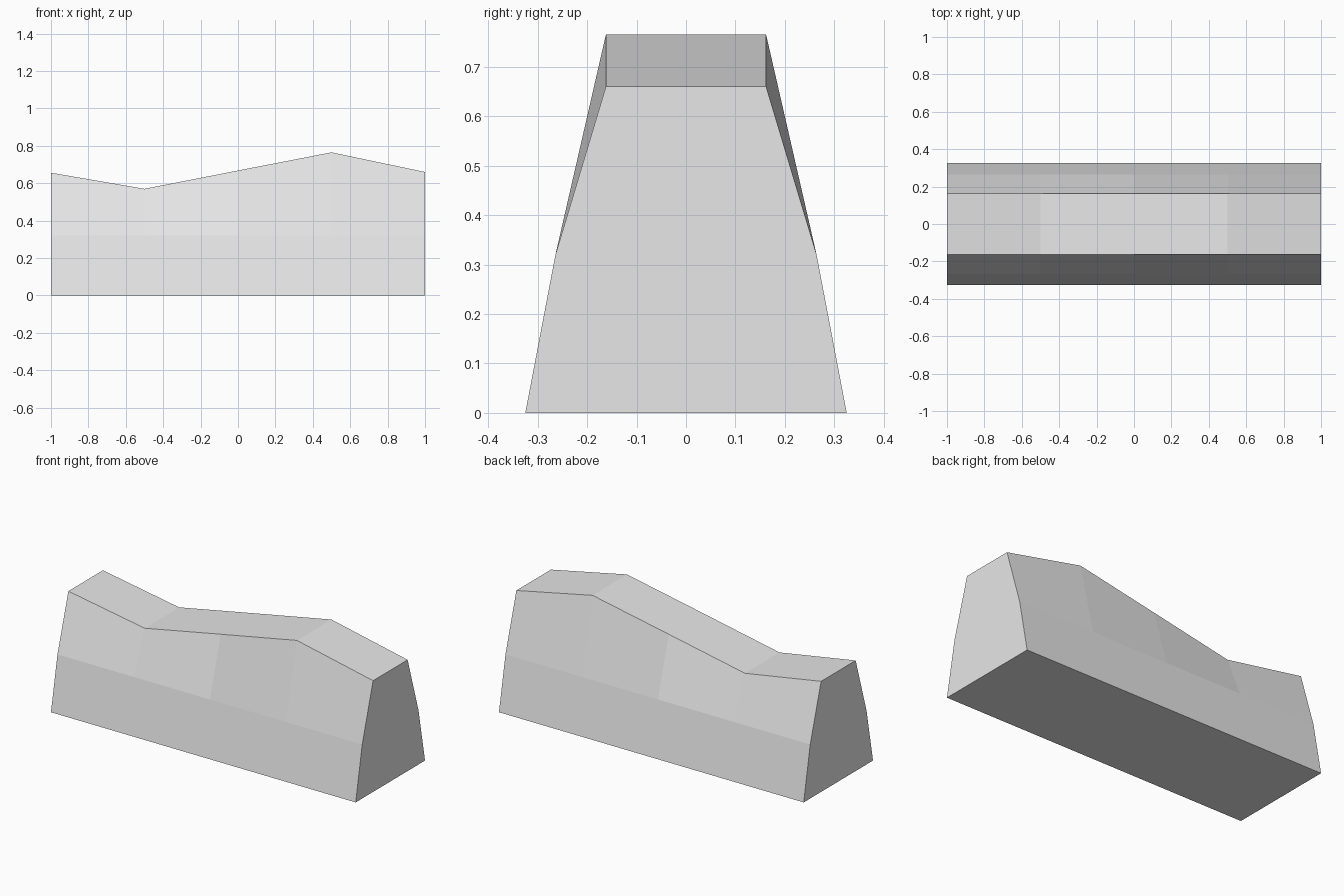
import bpy
import bmesh

# Remove the default cube
cube = bpy.data.objects.get("Cube")
if cube:
    bpy.data.objects.remove(cube, do_unlink=True)

# Single plain grey
grey = bpy.data.materials.new("light grey")
grey.use_nodes = True
color = (0.8, 0.8, 0.8, 1)
grey.diffuse_color = color
grey.node_tree.nodes["Principled BSDF"].inputs["Base Color"].default_value = color

BASE, WAIST, CREST = 0.325, 0.264, 0.162   # half widths, bottom to top
WAIST_HEIGHT = 0.32
STATIONS = [(-1, 0.656), (-0.5, 0.57), (0, 0.668), (0.5, 0.765), (1, 0.66)]


def cross_section(bm, x, top):
    """Six-sided tapered section, going round from the front base."""
    side = [(BASE, 0), (WAIST, WAIST_HEIGHT), (CREST, top)]
    ring = [(-w, z) for w, z in side] + [(w, z) for w, z in reversed(side)]
    return [bm.verts.new((x, y, z)) for y, z in ring]


# Barrier block: sections bridged along the length, closed at both ends
bm = bmesh.new()
rings = [cross_section(bm, x, top) for x, top in STATIONS]
for a, b in zip(rings, rings[1:]):
    for i in range(len(a)):
        j = (i + 1) % len(a)
        bm.faces.new((a[i], b[i], b[j], a[j]))
bm.faces.new(rings[0])
bm.faces.new(rings[-1])
bmesh.ops.recalc_face_normals(bm, faces=bm.faces)

mesh = bpy.data.meshes.new("barrier_block")
bm.to_mesh(mesh)
bm.free()
mesh.materials.append(grey)
block = bpy.data.objects.new("barrier_block", mesh)
bpy.context.collection.objects.link(block)
